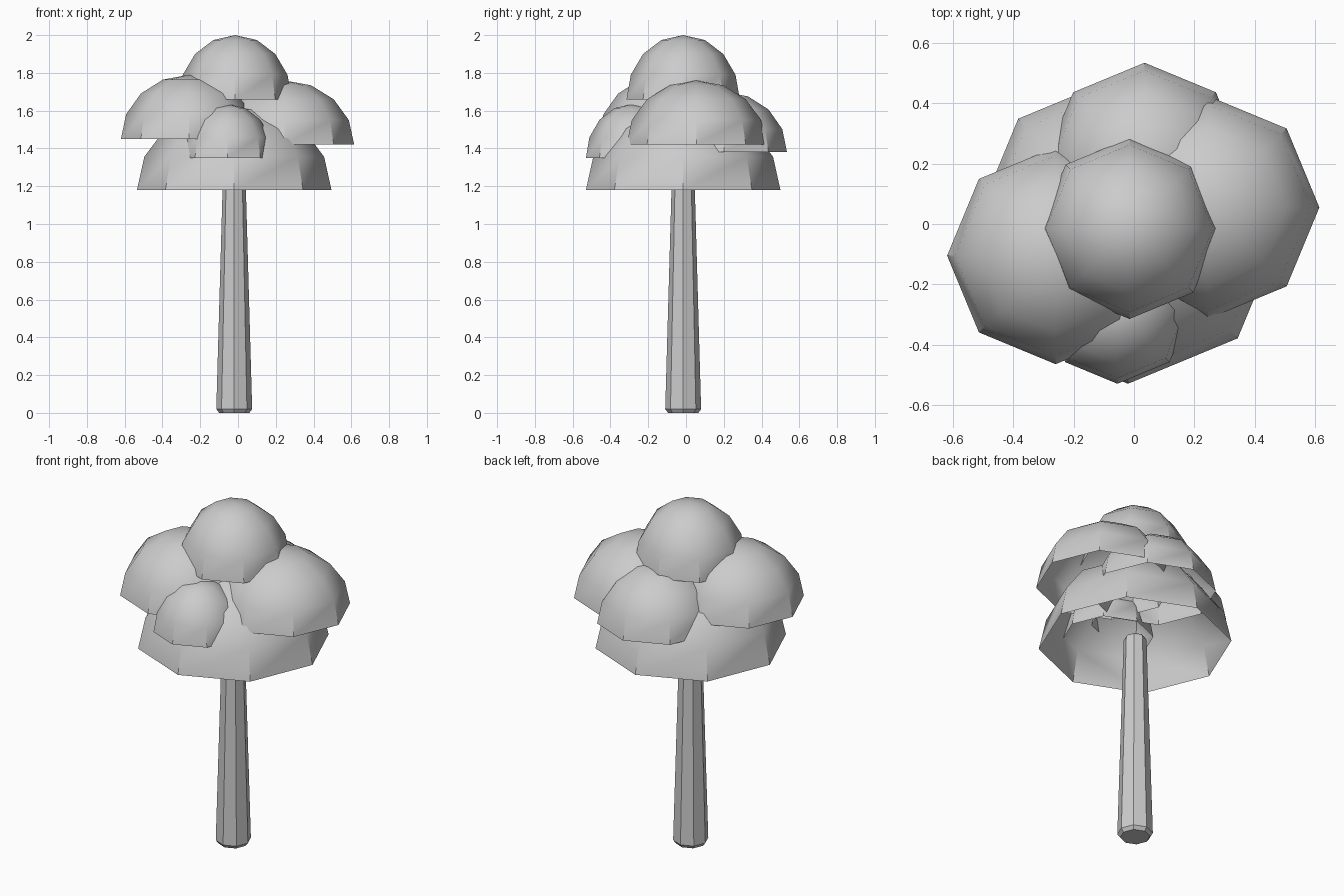
import bpy, bmesh, math

cube = bpy.data.objects.get("Cube")
if cube:
    bpy.data.objects.remove(cube, do_unlink=True)

grey = bpy.data.materials.new("plain_grey")
grey.use_nodes = True
grey.diffuse_color = (0.6, 0.6, 0.6, 1)
grey.node_tree.nodes["Principled BSDF"].inputs["Base Color"].default_value = (0.6, 0.6, 0.6, 1)

SIDES = 8


def lathe(name, profile, centre, smooth_angle):
    """Revolve (radius, height) points into an eight-sided body."""
    bm = bmesh.new()
    rings = []
    for r, z in profile:
        if r < 1e-5:
            rings.append([bm.verts.new((0, 0, z))] * SIDES)
            continue
        turn = [2 * math.pi * i / SIDES for i in range(SIDES)]
        rings.append([bm.verts.new((r * math.cos(a), r * math.sin(a), z)) for a in turn])
    for low, high in zip(rings, rings[1:]):
        for i in range(SIDES):
            j = (i + 1) % SIDES
            # dict keeps order and drops the doubled corner at a pole
            bm.faces.new(dict.fromkeys((low[i], low[j], high[j], high[i])))
    mesh = bpy.data.meshes.new(name)
    bm.to_mesh(mesh)
    bm.free()
    mesh.materials.append(grey)
    obj = bpy.data.objects.new(name, mesh)
    obj.location = centre
    bpy.context.collection.objects.link(obj)
    bpy.ops.object.select_all(action="DESELECT")
    obj.select_set(True)
    bpy.context.view_layer.objects.active = obj
    bpy.ops.object.shade_smooth_by_angle(angle=math.radians(smooth_angle))
    return obj


def dome(name, x, y, z, radius, height):
    """Hollow foliage shell, open underneath."""
    steps = [math.pi / 2 * i / 4 for i in range(5)]
    lathe(name, [(radius * math.cos(a), height * math.sin(a)) for a in steps], (x, y, z), 40)


# Tapered trunk with chamfered ends
lathe("trunk", [(0, 0), (0.08, 0), (0.095, 0.02), (0.061, 1.21), (0.05, 1.225), (0, 1.225)],
      (-0.02, -0.015, 0), 20)

# Foliage clumps: centre x, y, rim height, radius, dome height
dome("lower_foliage", -0.02, -0.015, 1.18, 0.515, 0.46)
dome("front_foliage", -0.055, -0.285, 1.35, 0.245, 0.285)
dome("back_foliage", 0.035, 0.2, 1.38, 0.335, 0.32)
dome("left_foliage", 0.245, 0.055, 1.42, 0.37, 0.34)
dome("right_foliage", -0.26, -0.105, 1.45, 0.36, 0.34)
dome("top_foliage", -0.015, -0.015, 1.66, 0.3, 0.34)
